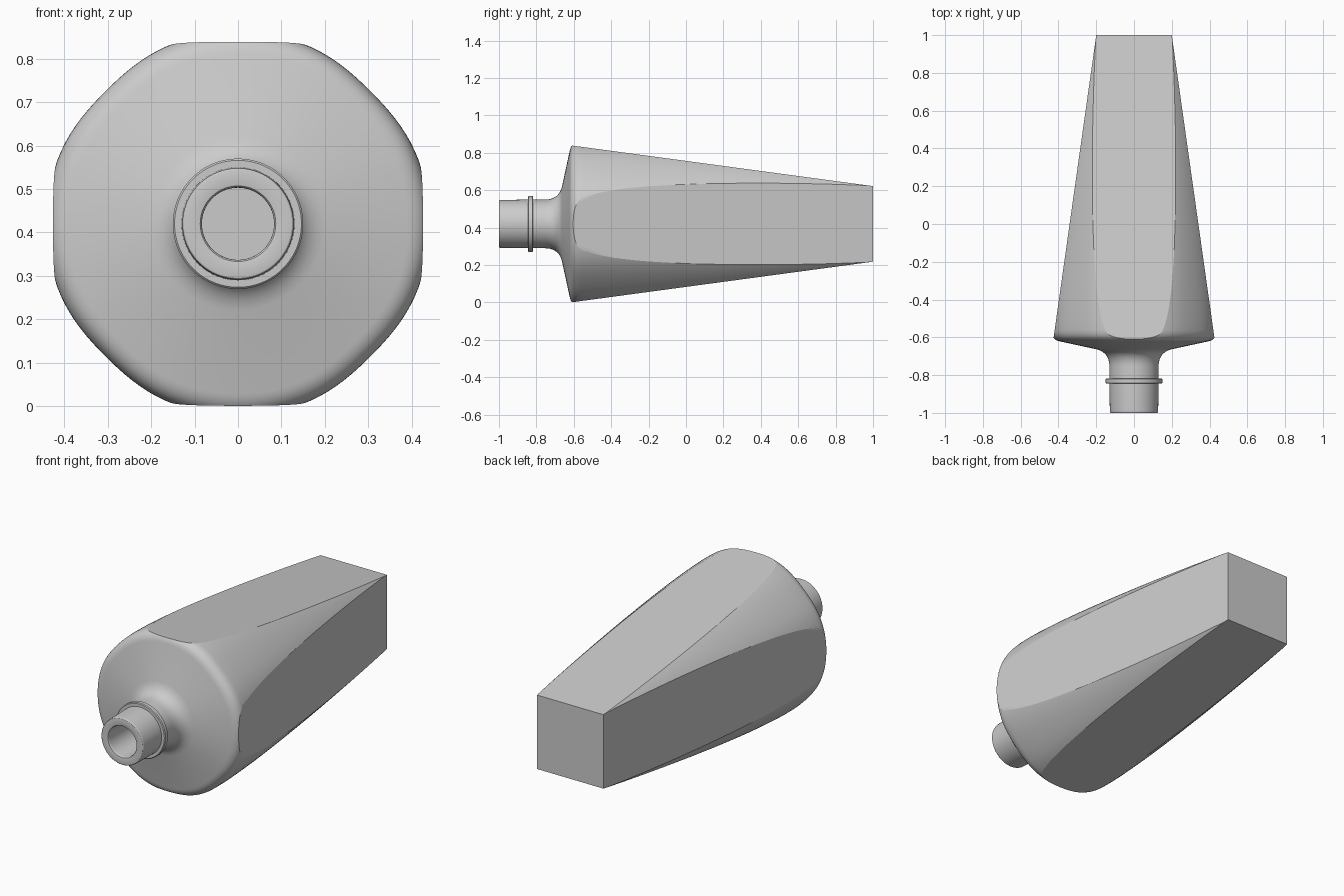
import bpy, bmesh, math
from mathutils import Vector, Matrix

cube = bpy.data.objects.get("Cube")
if cube:
    bpy.data.objects.remove(cube, do_unlink=True)

CENTRE_Z = 0.42


def bezier(a, b, c, steps):
    """Quadratic curve through (y, radius) points."""
    out = []
    for i in range(steps + 1):
        t = i / steps
        out.append(tuple((1 - t) ** 2 * p + 2 * t * (1 - t) * q + t * t * r
                         for p, q, r in zip(a, b, c)))
    return out


def to_object(bm, name):
    bmesh.ops.recalc_face_normals(bm, faces=bm.faces)
    mesh = bpy.data.meshes.new(name)
    bm.to_mesh(mesh)
    bm.free()
    obj = bpy.data.objects.new(name, mesh)
    bpy.context.collection.objects.link(obj)
    obj.location.z = CENTRE_Z
    return obj


# Lathe profile: bore, lip, neck collar, shoulder, long tapering body
profile = [(-0.6, 0), (-0.6, 0.083), (-0.985, 0.083)]
profile += bezier((-0.985, 0.083), (-1, 0.083), (-1, 0.09), 4)
profile += bezier((-1, 0.122), (-1, 0.128), (-0.99, 0.128), 4)
profile += [(-0.845, 0.13), (-0.845, 0.146), (-0.841, 0.15),
            (-0.821, 0.15), (-0.817, 0.146), (-0.817, 0.13)]
profile += bezier((-0.755, 0.13), (-0.68, 0.13), (-0.663, 0.2), 12)
profile += bezier((-0.622, 0.39), (-0.612, 0.44), (-0.56, 0.441), 14)
profile += bezier((-0.56, 0.441), (-0.25, 0.449), (1.05, 0.279), 32)
profile += [(1.05, 0)]

bm = bmesh.new()
verts = [bm.verts.new((r, y, 0)) for y, r in profile]
edges = [bm.edges.new(pair) for pair in zip(verts, verts[1:])]
bmesh.ops.spin(bm, geom=verts + edges, cent=(0, 0, 0), axis=(0, 1, 0),
               angle=math.tau, steps=128)
bmesh.ops.remove_doubles(bm, verts=bm.verts, dist=0.0001)

# Slightly flatten the four diagonal corners of the body
for v in bm.verts:
    radius = math.hypot(v.co.x, v.co.z)
    if radius > 0.2:
        diagonal = math.sin(2 * math.atan2(v.co.z, v.co.x)) ** 6
        fade = min(1, max(0, (0.8 - v.co.y) / 1.2)) * min(1, (radius - 0.2) / 0.2)
        scale = 1 - 0.022 * diagonal * fade
        v.co.x *= scale
        v.co.z *= scale
bottle = to_object(bm, "bottle")

# Tapered square block that slices the four flat panels and the base
bm = bmesh.new()
bmesh.ops.create_cube(bm, size=2)
for v in bm.verts:
    if v.co.y > 0:
        half_x, half_z = 0.2, 0.202
    else:
        v.co.y = -1.2
        half_x, half_z = 0.51, 0.4985
    v.co.x *= half_x
    v.co.z *= half_z
cutter = to_object(bm, "panel_cutter")
cutter.hide_render = True

bpy.ops.object.select_all(action='DESELECT')
bottle.select_set(True)
bpy.context.view_layer.objects.active = bottle
cut = bottle.modifiers.new("panels", 'BOOLEAN')
cut.operation = 'INTERSECT'
cut.solver = 'EXACT'
cut.object = cutter
bpy.ops.object.modifier_apply(modifier=cut.name)
bpy.data.objects.remove(cutter, do_unlink=True)
bpy.ops.object.shade_smooth_by_angle(angle=math.radians(22))
